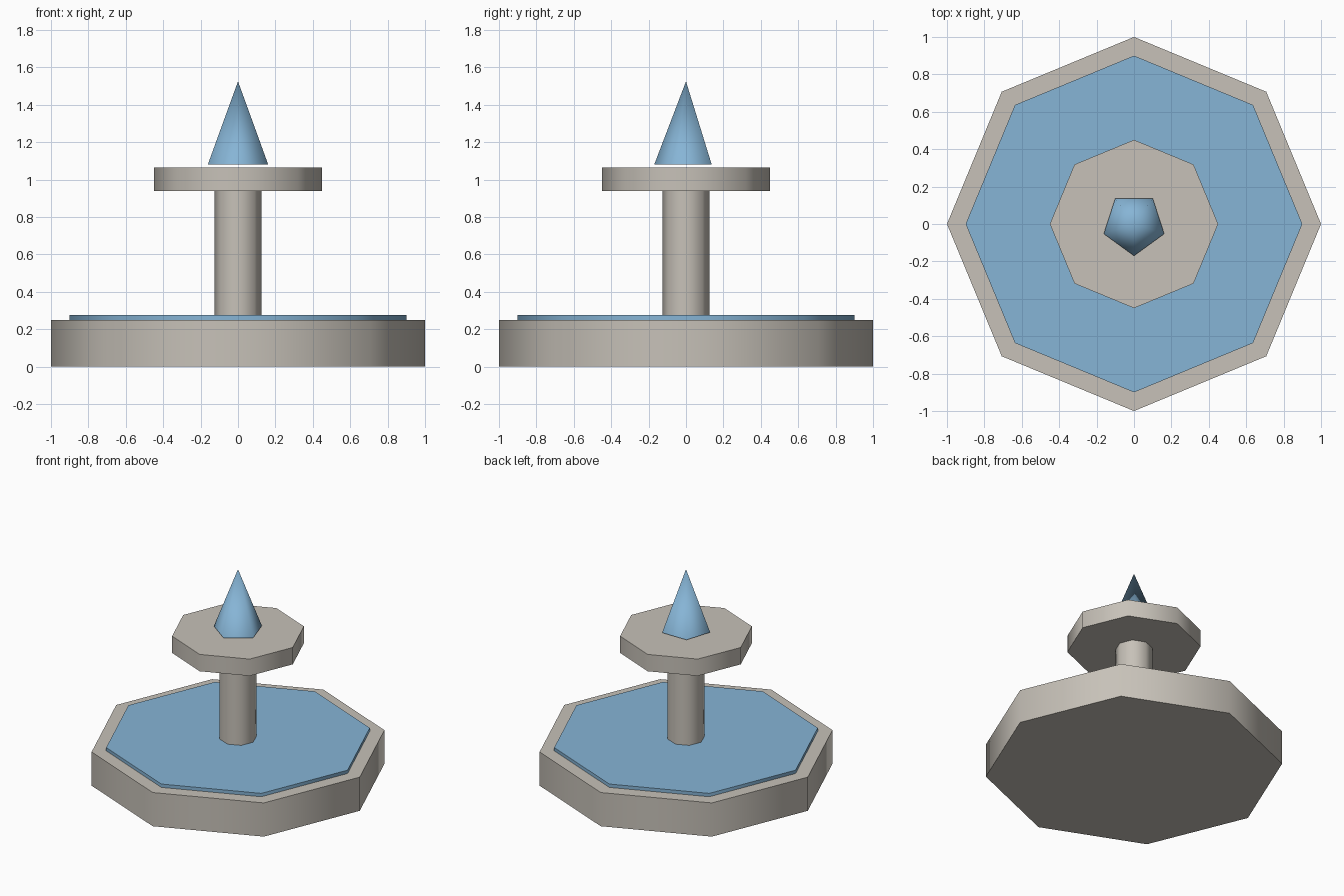
import bpy
from math import radians

cube = bpy.data.objects.get("Cube")
if cube:
    bpy.data.objects.remove(cube, do_unlink=True)


def make_material(name, rgb):
    mat = bpy.data.materials.new(name)
    mat.use_nodes = True
    mat.diffuse_color = (*rgb, 1)
    mat.node_tree.nodes["Principled BSDF"].inputs["Base Color"].default_value = (*rgb, 1)
    return mat


stone = make_material("pale stone", (0.57, 0.535, 0.48))
water = make_material("water blue", (0.24, 0.46, 0.67))


def prism(name, mat, sides, radius, bottom, top, top_radius=None, turn=0):
    """Upright prism, or a spike when top_radius is zero."""
    bpy.ops.mesh.primitive_cone_add(
        vertices=sides, radius1=radius,
        radius2=radius if top_radius is None else top_radius,
        depth=top - bottom, location=(0, 0, (bottom + top) / 2),
        rotation=(0, 0, radians(turn)))
    obj = bpy.context.object
    obj.name = name
    obj.data.materials.append(mat)
    # Sides blend smoothly, rims stay crisp
    bpy.ops.object.shade_smooth_by_angle(angle=radians(75))
    return obj


# Lower basin with its pool
prism("basin", stone, 8, 1.0, 0, 0.25)
prism("pool_water", water, 8, 0.9, 0.225, 0.275)

# Column and upper dish
prism("column", stone, 8, 0.125, 0.25, 0.95)
prism("upper_dish", stone, 8, 0.45, 0.94, 1.065)

# Water jet, one corner facing the front
prism("water_jet", water, 5, 0.17, 1.08, 1.525, top_radius=0, turn=180)
